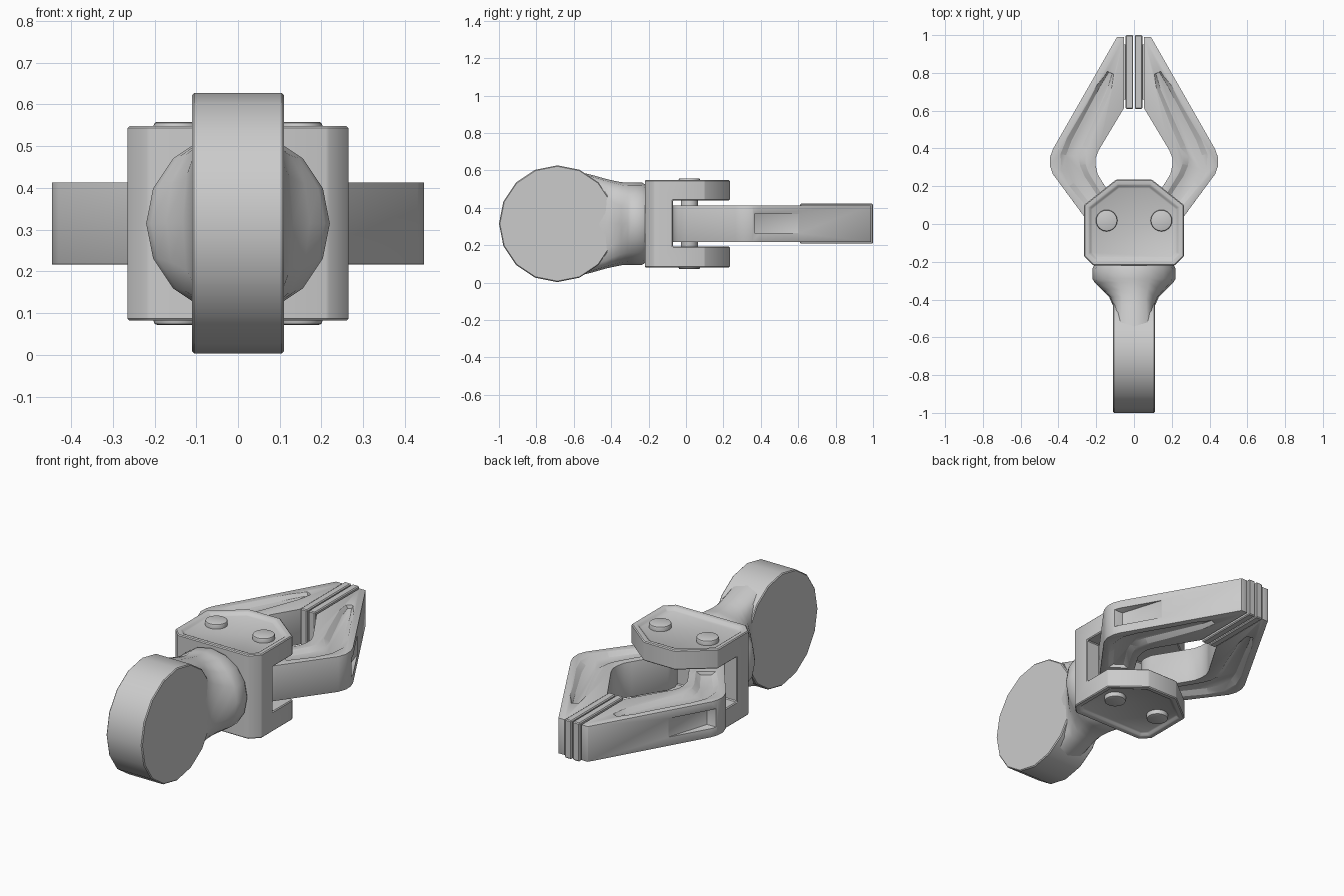
import bpy, bmesh
from math import sin, cos, pi, copysign
from mathutils import Vector

if "Cube" in bpy.data.objects:
    bpy.data.objects.remove(bpy.data.objects["Cube"])

ZC = 0.315  # height of the centre plane


def make(name, rings):
    """Loft closed rings of points into a capped solid."""
    bm = bmesh.new()
    vr = [[bm.verts.new(p) for p in r] for r in rings]
    n = len(vr[0])
    for a, b in zip(vr, vr[1:]):
        for i in range(n):
            bm.faces.new((a[i], a[(i + 1) % n], b[(i + 1) % n], b[i]))
    bm.faces.new(vr[0])
    bm.faces.new(vr[-1])
    bmesh.ops.recalc_face_normals(bm, faces=bm.faces)
    me = bpy.data.meshes.new(name)
    bm.to_mesh(me)
    bm.free()
    ob = bpy.data.objects.new(name, me)
    bpy.context.collection.objects.link(ob)
    return ob


def prism(name, pts, z0, z1):
    return make(name, [[(x, y, z) for x, y in pts] for z in (z0, z1)])


def finish(ob, bevel=0.0, segs=2, cutters=(), mirror="", angle=35):
    """Cut, bevel, mirror, bake and shade an object."""
    for c in cutters:
        m = ob.modifiers.new("cut", "BOOLEAN")
        m.object, m.operation, m.solver = c, "DIFFERENCE", "EXACT"
    if bevel:
        m = ob.modifiers.new("bevel", "BEVEL")
        m.width, m.segments = bevel, segs
        m.limit_method, m.angle_limit = "ANGLE", 0.6
    if mirror:
        ob.modifiers.new("mirror", "MIRROR")
    bpy.context.view_layer.update()
    dg = bpy.context.evaluated_depsgraph_get()
    me = bpy.data.meshes.new_from_object(ob.evaluated_get(dg))
    ob.modifiers.clear()
    ob.data = me
    for c in cutters:
        bpy.data.objects.remove(c)
    bpy.ops.object.select_all(action="DESELECT")
    ob.select_set(True)
    bpy.context.view_layer.objects.active = ob
    bpy.ops.object.shade_smooth_by_angle(angle=angle * pi / 180)


def circle(cx, cy, r, n=24):
    return [(cx + r * cos(2 * pi * i / n), cy + r * sin(2 * pi * i / n)) for i in range(n)]


# Round wrist disc, lying across x
disc = make("wrist_disc", [[(x, y, z) for y, z in circle(-0.688, ZC, 0.312, 16)]
                           for x in (-0.11, 0.11)])
finish(disc, 0.005, 1)

# Flared neck: y, half width, half height, squareness exponent
sections = [(-0.60, 0.108, 0.285, 0.4), (-0.50, 0.108, 0.26, 0.45), (-0.43, 0.112, 0.24, 0.55),
            (-0.385, 0.132, 0.23, 0.75), (-0.345, 0.172, 0.222, 0.9), (-0.31, 0.208, 0.22, 1),
            (-0.29, 0.22, 0.22, 1), (-0.235, 0.22, 0.22, 1), (-0.21, 0.205, 0.205, 1)]


def power(v, e):
    return copysign(abs(v) ** e, v) if abs(v) > 1e-6 else 0.0


neck = make("neck", [[(rx * power(cos(i * pi / 8), e), y, ZC + rz * power(sin(i * pi / 8), e))
                      for i in range(16)] for y, rx, rz, e in sections])
finish(neck, angle=45)

# Clevis bracket with recessed plates and a slot for the jaws
half = [(0.215, -0.22), (0.265, -0.17), (0.265, 0.10), (0.095, 0.235)]
outline = half + [(-x, y) for x, y in reversed(half)]
bracket = prism("bracket", outline, 0.082, 0.548)
bm = bmesh.new()
bm.from_mesh(bracket.data)
for s in (1, -1):
    face = [f for f in bm.faces if f.normal.z * s > 0.9]
    bmesh.ops.inset_region(bm, faces=face, thickness=0.03)
    bmesh.ops.inset_region(bm, faces=face, thickness=0.014, depth=-0.016)
bm.to_mesh(bracket.data)
bm.free()
slot = prism("slot_cutter", [(-0.4, -0.07), (0.4, -0.07), (0.4, 0.4), (-0.4, 0.4)], 0.192, 0.44)
finish(bracket, 0.005, 1, [slot], angle=30)

# Hinge pins with wider heads
for name, r, z0, z1 in (("pin_shafts", 0.045, 0.12, 0.51), ("pin_heads_top", 0.057, 0.50, 0.558),
                        ("pin_heads_bottom", 0.057, 0.072, 0.13)):
    finish(prism(name, circle(0.145, 0.018, r), z0, z1), 0.008, 2, mirror="x")

# Bent jaws with rounded elbow and hinge end
jaw_pts = [(0.052, 0.99), (0.09, 0.99), (0.43, 0.395), (0.444, 0.355), (0.446, 0.31), (0.43, 0.265),
           (0.235, 0.0), (0.21, -0.04), (0.18, -0.062), (0.145, -0.07), (0.105, -0.06),
           (0.072, -0.03), (0.06, 0.01), (0.068, 0.06), (0.172, 0.23), (0.193, 0.265),
           (0.203, 0.31), (0.203, 0.35), (0.187, 0.39), (0.052, 0.615)]
jaw = prism("jaws", jaw_pts, 0.217, 0.413)

# Sloped groove cutters along the top and bottom faces of each jaw
path = [(0.125, 0.80), (0.16, 0.72), (0.30, 0.43), (0.325, 0.36), (0.32, 0.30), (0.29, 0.235), (0.20, 0.11)]
width = [0.02, 0.042, 0.065, 0.07, 0.07, 0.066, 0.055]


def strip(shrink):
    left, right = [], []
    for i, (p, w) in enumerate(zip(path, width)):
        t = Vector(path[min(i + 1, len(path) - 1)]) - Vector(path[max(i - 1, 0)])
        nrm = Vector((-t.y, t.x)).normalized() * w * shrink
        left.append(Vector(p) + nrm)
        right.append(Vector(p) - nrm)
    return left + right[::-1]


cutters = [make("groove_cutter", [[(p.x, p.y, ZC + s * z) for p in strip(k)]
                                  for k, z in ((1.15, 0.108), (0.5, 0.078))]) for s in (1, -1)]
# Tapered pocket in the outer face
cutters.append(prism("pocket_cutter", [(0.312, 0.60), (0.385, 0.365), (0.55, 0.365), (0.55, 0.60)],
                     0.265, 0.368))
finish(jaw, 0.009, 2, cutters, mirror="x")

# Gripping pads and the small studs that carry them
pad = prism("grip_pads", [(0.004, 0.61), (0.045, 0.61), (0.045, 1.0), (0.004, 1.0)], 0.208, 0.422)
finish(pad, 0.005, 1, mirror="x")
stud = prism("pad_studs", [(0.035, 0.66), (0.065, 0.66), (0.065, 0.95), (0.035, 0.95)], 0.24, 0.39)
finish(stud, mirror="x")
